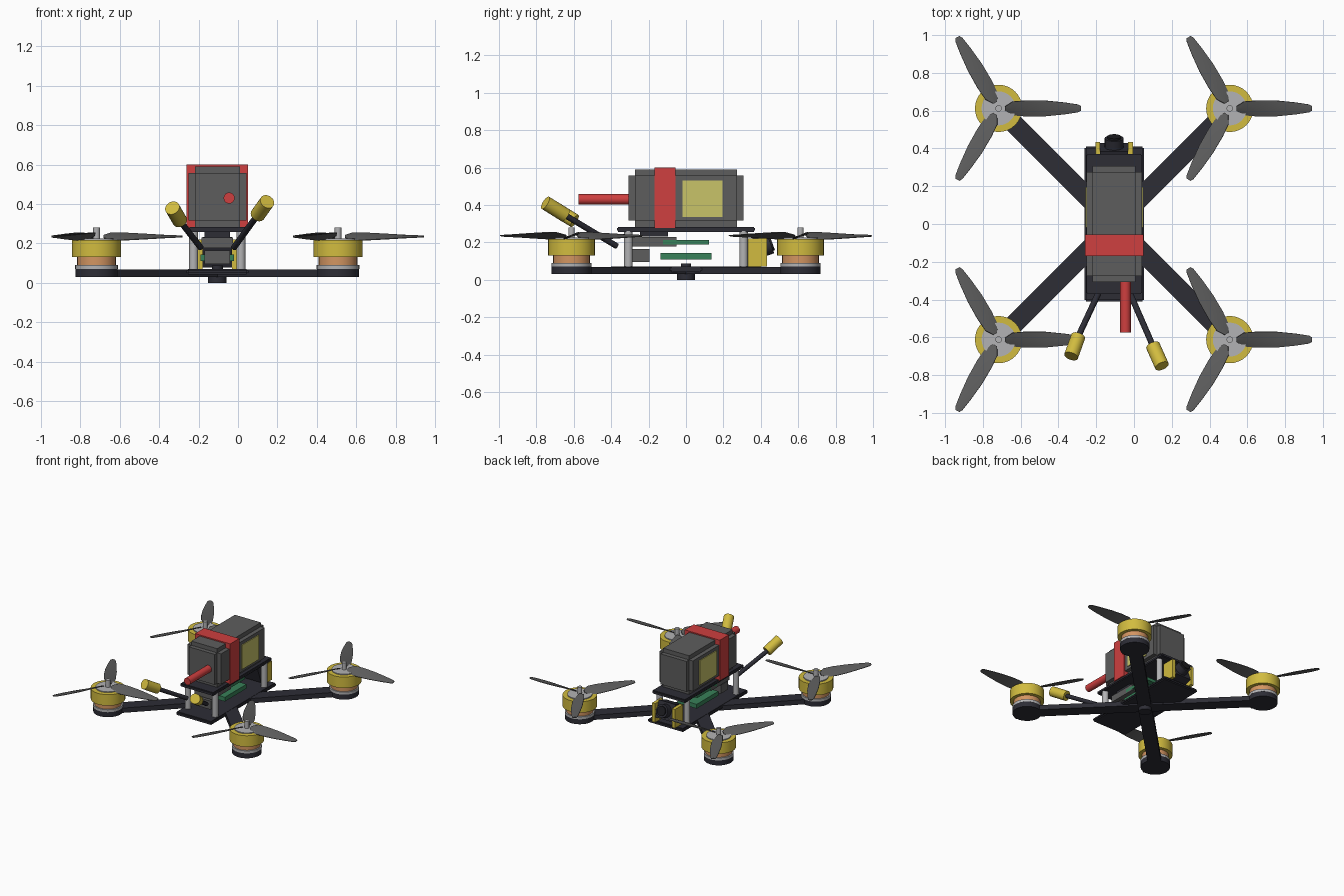
import bpy, bmesh, math
from mathutils import Vector, Matrix

cube = bpy.data.objects.get("Cube")
if cube:
    bpy.data.objects.remove(cube, do_unlink=True)

CX = -0.105          # middle of the airframe
MX, MY = 0.612, 0.612  # motor offsets from the middle


def material(name, *rgb):
    m = bpy.data.materials.new(name)
    m.use_nodes = True
    m.diffuse_color = (*rgb, 1)
    bsdf = next(n for n in m.node_tree.nodes if n.type == 'BSDF_PRINCIPLED')
    bsdf.inputs["Base Color"].default_value = (*rgb, 1)
    return m


carbon = material("carbon dark", 0.026, 0.026, 0.036)
grey = material("dark grey", 0.11, 0.11, 0.11)
yellow = material("yellow", 0.64, 0.5, 0.05)
red = material("red", 0.62, 0.05, 0.05)
silver = material("silver", 0.45, 0.45, 0.46)
copper = material("copper", 0.65, 0.3, 0.12)
green = material("board green", 0.04, 0.22, 0.1)
pale = material("label yellow", 0.58, 0.55, 0.14)
black = material("lens black", 0.012, 0.012, 0.015)


def finish(name, bm, mat, smooth=False):
    bmesh.ops.recalc_face_normals(bm, faces=bm.faces)
    me = bpy.data.meshes.new(name)
    bm.to_mesh(me)
    bm.free()
    me.materials.append(mat)
    ob = bpy.data.objects.new(name, me)
    bpy.context.collection.objects.link(ob)
    if smooth:
        bpy.ops.object.select_all(action='DESELECT')
        ob.select_set(True)
        bpy.context.view_layer.objects.active = ob
        bpy.ops.object.shade_smooth_by_angle(angle=math.radians(35))
    return ob


def add_box(bm, center, half, rot=Matrix()):
    size = Matrix.Diagonal((*(2 * h for h in half), 1))
    bmesh.ops.create_cube(bm, size=1, matrix=Matrix.Translation(center) @ rot @ size)


def box(name, center, half, mat, rot=Matrix()):
    bm = bmesh.new()
    add_box(bm, center, half, rot)
    return finish(name, bm, mat)


def stepped_box(name, center, half, step, mat):
    # Three crossing boxes give notched edges
    bm = bmesh.new()
    for axis in range(3):
        add_box(bm, center, [h if i == axis else h - step for i, h in enumerate(half)])
    return finish(name, bm, mat)


def rod(name, start, end, radius, mat, sides=24):
    a, b = Vector(start), Vector(end)
    bm = bmesh.new()
    turn = (b - a).to_track_quat('Z', 'Y').to_matrix().to_4x4()
    bmesh.ops.create_cone(bm, cap_ends=True, segments=sides, radius1=radius, radius2=radius,
                          depth=(b - a).length, matrix=Matrix.Translation((a + b) / 2) @ turn)
    return finish(name, bm, mat, True)


def disc(name, x, y, z0, z1, radius, mat):
    return rod(name, (x, y, z0), (x, y, z1), radius, mat, 32)


def propeller(name, x, y, z):
    # Radius, half width and pitch along each twisted blade
    stations = [(0.035, 0.012, 30), (0.075, 0.041, 28), (0.15, 0.046, 23),
                (0.25, 0.043, 17), (0.35, 0.032, 12), (0.42, 0.021, 9), (0.436, 0.012, 8)]
    bm = bmesh.new()
    for k in range(3):
        spin = Matrix.Translation((x, y, z)) @ Matrix.Rotation(math.tau * k / 3, 4, 'Z')
        rings = []
        for r, w, pitch in stations:
            tilt = Matrix.Rotation(math.radians(pitch), 4, 'X')
            section = [(-w, -0.002), (w, -0.002), (w, 0.002), (0, 0.006), (-w, 0.002)]
            rings.append([bm.verts.new(spin @ (tilt @ Vector((0, u, v)) + Vector((r, 0, 0))))
                          for u, v in section])
        for a, b in zip(rings, rings[1:]):
            for i in range(5):
                j = (i + 1) % 5
                bm.faces.new((a[i], a[j], b[j], b[i]))
        bm.faces.new(rings[0])
        bm.faces.new(rings[-1])
    return finish(name, bm, grey, True)


# Frame plates, crossed arms and centre bolt
stepped_box("bottom_plate", (CX, 0, 0.056), (0.157, 0.41, 0.014), 0.008, carbon)
stepped_box("top_plate", (CX, 0, 0.27), (0.147, 0.37, 0.013), 0.006, carbon)
for side, angle in (("a", 45), ("b", -45)):
    box("crossed_arm_" + side, (CX, 0, 0.049), (math.hypot(MX, MY), 0.05, 0.019), carbon,
        Matrix.Rotation(math.radians(angle), 4, 'Z'))
disc("centre_bolt_head", CX, 0, 0, 0.032, 0.047, carbon)
disc("centre_bolt_nut", CX, 0, 0.06, 0.087, 0.028, carbon)

# Motors, propellers and standoffs at the four corners
for sx, xname in ((1, "left"), (-1, "right")):
    for sy, yname in ((-1, "front"), (1, "back")):
        tag = yname + "_" + xname
        x, y = CX + sx * MX, sy * MY
        disc("motor_mount_" + tag, x, y, 0.03, 0.07, 0.107, carbon)
        disc("motor_base_" + tag, x, y, 0.07, 0.09, 0.108, silver)
        disc("motor_winding_" + tag, x, y, 0.09, 0.132, 0.098, copper)
        disc("motor_bell_" + tag, x, y, 0.13, 0.218, 0.125, yellow)
        disc("motor_cap_" + tag, x, y, 0.218, 0.225, 0.09, silver)
        disc("motor_shaft_" + tag, x, y, 0.22, 0.28, 0.017, silver)
        propeller("propeller_" + tag, x, y, 0.235)
        rod("standoff_" + tag, (CX + sx * 0.12, sy * 0.308, 0.065),
            (CX + sx * 0.12, sy * 0.308, 0.26), 0.023, silver, 16)

# Circuit boards and radio modules
box("lower_board", (CX, 0, 0.127), (0.085, 0.137, 0.017), green)
box("upper_board", (CX, 0, 0.2), (0.08, 0.123, 0.012), green)
box("receiver", (CX, -0.24, 0.13), (0.065, 0.045, 0.034), grey)
box("transmitter", (CX, -0.168, 0.204), (0.08, 0.117, 0.026), grey)
box("transmitter_heat_sink", (CX, -0.17, 0.245), (0.065, 0.075, 0.014), carbon)

# Camera between two cheek plates
for sx, side in ((1, "left"), (-1, "right")):
    box("camera_cheek_" + side, (CX + sx * 0.087, 0.382, 0.145), (0.013, 0.051, 0.075), yellow)
tilt = Matrix.Rotation(math.radians(20), 4, 'X')
box("camera_body", (CX, 0.36, 0.155), (0.074, 0.05, 0.065), carbon, tilt)
aim = tilt.to_3x3() @ Vector((0, 1, 0))
eye = Vector((CX, 0.36, 0.155))
rod("camera_lens", eye, eye + aim * 0.1, 0.05, carbon)
rod("camera_glass", eye + aim * 0.1, eye + aim * 0.11, 0.036, black)

# Battery, strap, labels and power lead
stepped_box("battery", (CX, 0, 0.437), (0.147, 0.307, 0.154), 0.033, grey)
box("battery_strap", (CX, -0.112, 0.438), (0.155, 0.057, 0.162), red)
for sx, side in ((1, "left"), (-1, "right")):
    box("battery_label_" + side, (CX + sx * 0.149, 0.088, 0.434), (0.004, 0.107, 0.097), pale)
rod("power_lead", (-0.045, -0.575, 0.43), (-0.045, -0.29, 0.43), 0.028, red)

# Two angled antennas with capped tips
antennas = (("right", (-0.19, -0.37, 0.18), (-0.295, -0.595, 0.315), (-0.333, -0.7, 0.38)),
            ("left", (-0.02, -0.37, 0.18), (0.1, -0.645, 0.345), (0.148, -0.752, 0.412)))
for side, root, neck, tip in antennas:
    rod("antenna_rod_" + side, root, neck, 0.016, carbon, 12)
    rod("antenna_cap_" + side, neck, tip, 0.038, yellow)
